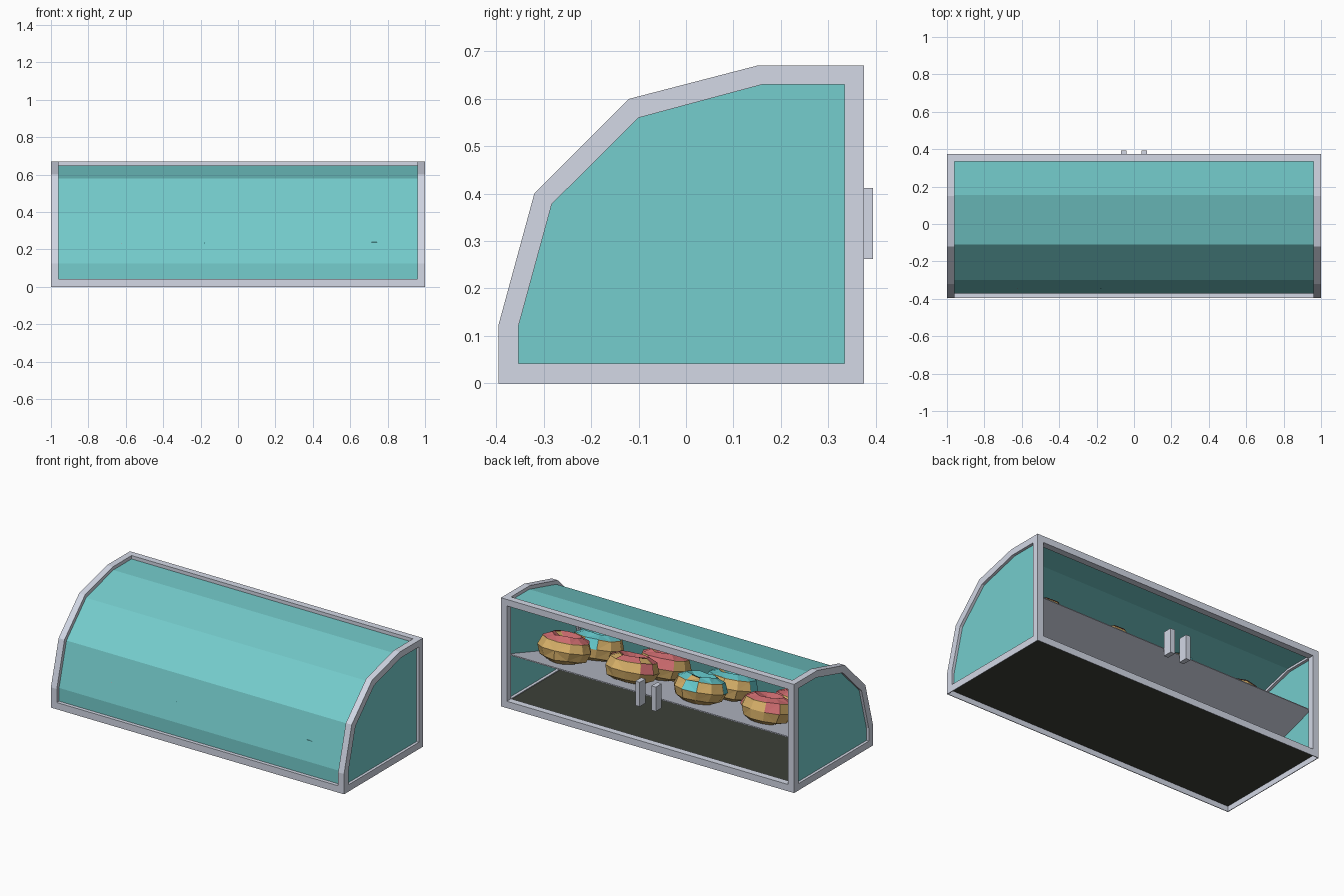
import bpy, bmesh, math, random
from mathutils import Matrix, Vector

random.seed(4)
cube = bpy.data.objects.get("Cube")
if cube:
    bpy.data.objects.remove(cube, do_unlink=True)


def material(name, r, g, b):
    lin = [((c / 255 + 0.055) / 1.055) ** 2.4 for c in (r, g, b)] + [1]
    m = bpy.data.materials.new(name)
    m.use_nodes = True
    m.diffuse_color = lin
    m.node_tree.nodes["Principled BSDF"].inputs["Base Color"].default_value = lin
    return m


METAL = material("pale grey metal", 211, 216, 230)
GLASS = material("teal glass", 117, 205, 205)
DARK = material("dark floor", 60, 64, 56)
DOUGH = material("tan dough", 214, 175, 104)
PINK = material("pink icing", 214, 112, 116)
AQUA = material("aqua icing", 100, 200, 204)


def finish(name, bm, mat):
    mesh = bpy.data.meshes.new(name)
    bmesh.ops.recalc_face_normals(bm, faces=bm.faces)
    bm.to_mesh(mesh)
    bm.free()
    mesh.materials.append(mat)
    obj = bpy.data.objects.new(name, mesh)
    bpy.context.collection.objects.link(obj)
    return obj


def box(name, mat, x, y, z, tilt=0):
    """Box between (low, high) pairs, tilted about its own centre."""
    mid = Vector([sum(p) / 2 for p in (x, y, z)])
    size = [p[1] - p[0] for p in (x, y, z)]
    bm = bmesh.new()
    bmesh.ops.create_cube(bm, size=1, matrix=Matrix.Translation(mid)
                          @ Matrix.Rotation(tilt, 4, "X") @ Matrix.Diagonal((*size, 1)))
    return finish(name, bm, mat)


# Side profiles (y, z) above the base: outer rim, inner rim, and the glass line between
RIM = .042
OUTER = [(-.395, RIM), (-.395, .125), (-.32, .40), (-.12, .60), (.15, .67), (.375, .67), (.375, RIM)]
INNER = [(-.353, RIM), (-.353, .122), (-.283, .378), (-.10, .56), (.16, .63), (.334, .63), (.334, RIM)]
PANE = [(o[0] * .4 + i[0] * .6, o[1] * .4 + i[1] * .6) for o, i in zip(OUTER, INNER)]
FRONT, BACK = OUTER[0][0], OUTER[-1][0]

for side, s in (("right", -1), ("left", 1)):
    # End frame: arch with a rectangular section, standing on the base
    bm = bmesh.new()
    rings = [[bm.verts.new((s * x, y, z)) for y, z in prof]
             for prof, x in ((OUTER, .96), (OUTER, 1), (INNER, 1), (INNER, .96))]
    for a, b in zip(rings, rings[1:] + rings[:1]):
        for i in range(len(OUTER) - 1):
            bm.faces.new((a[i], a[i + 1], b[i + 1], b[i]))
    finish(side + "_end_frame", bm, METAL)

    # End pane
    bm = bmesh.new()
    face = bm.faces.new([bm.verts.new((s * .983, y, z)) for y, z in PANE])
    ext = bmesh.ops.extrude_face_region(bm, geom=[face])
    moved = [v for v in ext["geom"] if isinstance(v, bmesh.types.BMVert)]
    bmesh.ops.translate(bm, verts=moved, vec=(-s * .006, 0, 0))
    finish(side + "_end_glass", bm, GLASS)

    # Base: thin skirt with a flat lip on top
    outer, lip = s * .996, s * .96
    box(side + "_skirt", METAL, sorted((outer, s)), (FRONT, BACK), (0, RIM))
    box(side + "_lip", METAL, sorted((lip, outer)), (FRONT, BACK), (.037, RIM))

    # Door handle
    box(side + "_handle", METAL, (s * .055 - .015, s * .055 + .015), (.337, .394), (.262, .412))

for name, edge, inner in (("front", FRONT, INNER[0][0]), ("back", BACK, INNER[-1][0])):
    skin = edge + math.copysign(.004, inner - edge) if edge < 0 else edge - .004
    box(name + "_skirt", METAL, (-.996, .996), sorted((edge, skin)), (0, RIM))
    box(name + "_lip", METAL, (-.96, .96), sorted((skin, inner)), (.037, RIM))

# Curved front and top glass
bm = bmesh.new()
strip = [[bm.verts.new((x, y, z)) for x in (-.97, .97)] for y, z in PANE[:6]]
for a, b in zip(strip, strip[1:]):
    bm.faces.new((a[0], a[1], b[1], b[0]))
glass = finish("front_glass", bm, GLASS)
mod = glass.modifiers.new("thickness", "SOLIDIFY")
mod.thickness = .006
mod.offset = 0

# Top bar, floor and sloping shelf
box("back_top_bar", METAL, (-.96, .96), (.334, .375), (.63, .67))
box("floor", DARK, (-.996, .996), (FRONT + .004, BACK - .004), (.033, .037))
box("shelf", METAL, (-.975, .975), (-.362, .352), (.200, .206), math.atan(.32))


def ring_bun(name, x, y, icing):
    """Faceted ring-shaped bun with an icing cap, lying on the shelf."""
    seg, sec, big, small = 11, 8, .086, .068
    z = .314 + .32 * (y - .335) + .082
    place = (Matrix.Translation((x, y, z)) @ Matrix.Rotation(math.atan(.32), 4, "X")
             @ Matrix.Rotation(random.random() * math.tau, 4, "Z"))
    jitter = [[random.uniform(.92, 1.06) for _ in range(sec)] for _ in range(seg)]

    def point(i, j, grow):
        u, v = math.tau * i / seg, math.tau * j / sec
        r = small * grow * jitter[i % seg][j % sec]
        d = big + r * math.cos(v)
        return place @ Vector((d * math.cos(u), d * math.sin(u), 1.1 * r * math.sin(v)))

    bm = bmesh.new()
    grid = [[bm.verts.new(point(i, j, 1)) for j in range(sec)] for i in range(seg)]
    for i in range(seg):
        for j in range(sec):
            p, q, k = grid[i], grid[(i + 1) % seg], (j + 1) % sec
            bm.faces.new((p[j], q[j], q[k], p[k]))
    bmesh.ops.triangulate(bm, faces=bm.faces)
    finish(name, bm, DOUGH)

    # Icing covers the upper facets, with an uneven drip line and a few gaps
    bm = bmesh.new()
    cap = [[bm.verts.new(point(i, j, 1.06)) for j in range(sec // 2 + 1)] for i in range(seg)]
    for i in range(seg):
        for j in range(sec // 2):
            if random.random() < (.7 if j == 0 else .1):
                continue
            p, q = cap[i], cap[(i + 1) % seg]
            bm.faces.new((p[j], q[j], q[j + 1], p[j + 1]))
    bmesh.ops.delete(bm, geom=[v for v in bm.verts if not v.link_faces], context="VERTS")
    bmesh.ops.triangulate(bm, faces=bm.faces)
    finish(name + "_icing", bm, icing)


# Two rows of iced buns
ROWS = {"back": (.11, (PINK, AQUA, PINK, PINK)), "front": (-.2, (PINK, AQUA, PINK, AQUA))}
for row, (y, icings) in ROWS.items():
    for i, icing in enumerate(icings):
        ring_bun(f"{row}_bun_{i + 1}", -.63 + .46 * i, y, icing)
